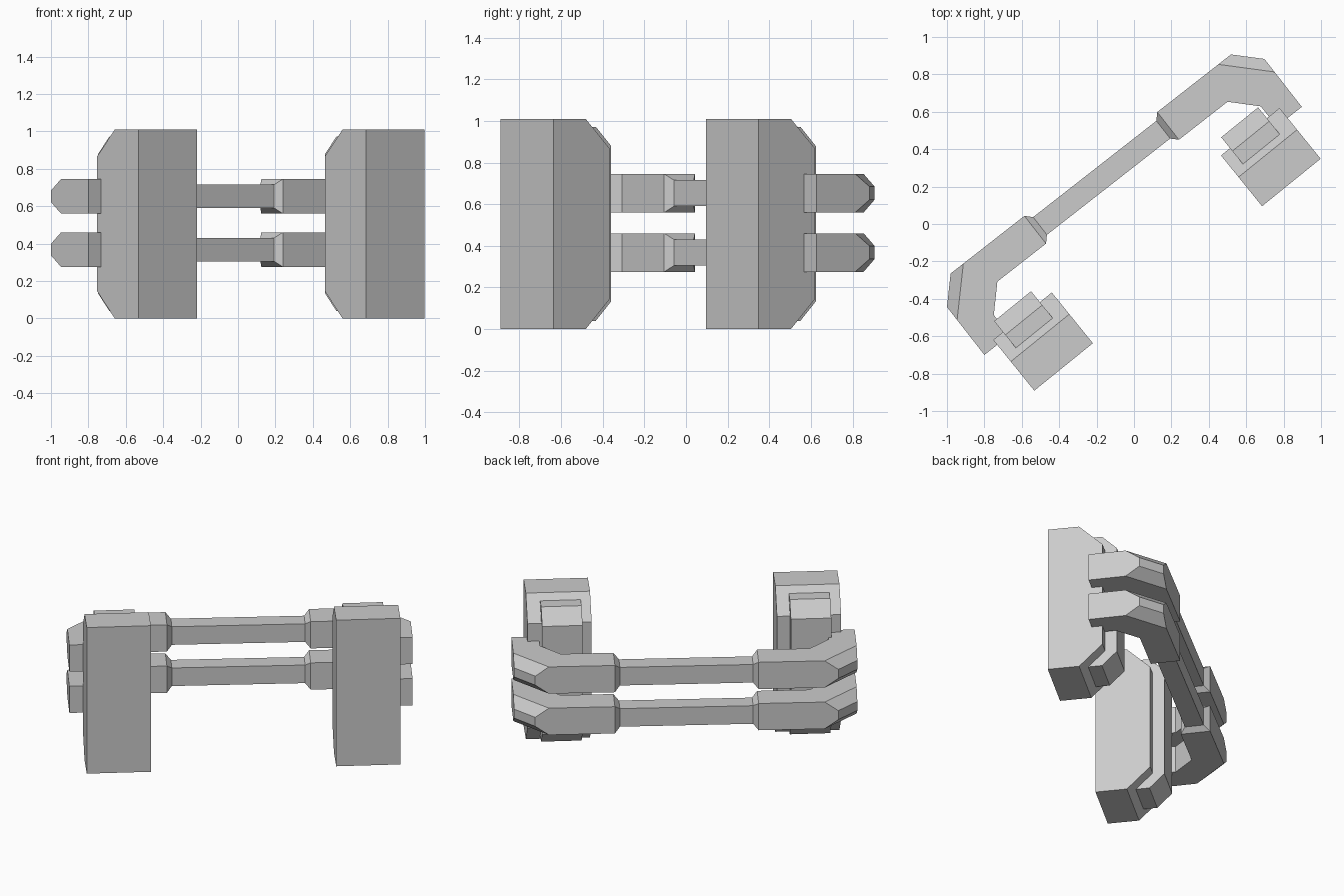
import bpy, bmesh
from math import radians
from mathutils import Matrix, Vector

if "Cube" in bpy.data.objects:
    bpy.data.objects.remove(bpy.data.objects["Cube"])


def finish(name, bm, angle):
    """Turn a bmesh into an object, rotated about z into place."""
    bmesh.ops.transform(bm, matrix=Matrix.Rotation(radians(angle), 4, 'Z'), verts=bm.verts)
    bmesh.ops.recalc_face_normals(bm, faces=bm.faces)
    me = bpy.data.meshes.new(name)
    bm.to_mesh(me)
    bm.free()
    ob = bpy.data.objects.new(name, me)
    bpy.context.collection.objects.link(ob)


def prism(bm, pts, offset):
    """Extrude a closed outline by offset."""
    f = bm.faces.new([bm.verts.new(p) for p in pts])
    top = bmesh.ops.extrude_face_region(bm, geom=[f], use_keep_orig=True)['geom']
    bmesh.ops.translate(bm, vec=offset, verts=[v for v in top if isinstance(v, bmesh.types.BMVert)])


def block(name, side, u0, u1, centre, prof):
    """Upright slab from a depth/height profile."""
    bm = bmesh.new()
    a, b = sorted((side * u0, side * u1))
    prism(bm, [(a + centre, v, z) for v, z in prof], (b - a, 0, 0))
    finish(name, bm, 39)


# Grip slabs and the smaller plates behind them
SLAB = [(-.357, 0), (-.157, 0), (-.008, .145), (-.008, .867), (-.157, 1.01), (-.357, 1.01)]
PLATE = [(-.15, .04), (-.028, .04), (.067, .133), (.067, .88), (-.028, .972), (-.15, .972)]
for side, tag in ((-1, 'left'), (1, 'right')):
    block('slab_' + tag, side, .582, .985, .01, SLAB)
    block('plate_' + tag, side, .654, .908, .0, PLATE)

# Hooked bars: a thin square rod between two thick, bent ends
HOOK = [(.451, .395), (.951, .395), (1.077, .266), (1.077, -.059),
        (.906, -.059), (.906, .078), (.781, .207), (.451, .207)]
HALF, MID_V = .0925, .301


def bar(name, zc):
    bm = bmesh.new()
    # bent end, with its outer corner chamfered above and below
    prism(bm, [(u, v, -HALF) for u, v in HOOK], (0, 0, 2 * HALF))
    corner = (Vector((.951, .395, 0)) + Vector((1.077, .266, 0))) / 2
    out = Vector((.129, .126, 0)).normalized()
    for s in (-1, 1):
        cut = bmesh.ops.bisect_plane(bm, geom=bm.verts[:] + bm.edges[:] + bm.faces[:],
                                     plane_co=corner + Vector((0, 0, s * .031)),
                                     plane_no=out + Vector((0, 0, s)), clear_outer=True)
        bmesh.ops.holes_fill(bm, edges=[e for e in cut['geom_cut']
                                        if isinstance(e, bmesh.types.BMEdge)])
    # open the inner end so the rod can join it
    inner = [f for f in bm.faces if all(abs(v.co.x - .451) < 1e-4 for v in f.verts)]
    bmesh.ops.delete(bm, geom=inner, context='FACES')
    # taper and half of the rod
    rings = []
    for u, hv, hz in ((.451, .094, HALF), (.418, .06, .0625), (0, .06, .0625)):
        rings.append([bm.verts.new((u, MID_V + a * hv, b * hz))
                      for a, b in ((-1, -1), (1, -1), (1, 1), (-1, 1))])
    for r, q in zip(rings, rings[1:]):
        for i in range(4):
            j = (i + 1) % 4
            bm.faces.new((r[i], r[j], q[j], q[i]))
    # mirror to the other side and weld
    bmesh.ops.mirror(bm, geom=bm.verts[:] + bm.edges[:] + bm.faces[:],
                     axis='X', merge_dist=1e-4)
    bmesh.ops.remove_doubles(bm, verts=bm.verts, dist=1e-4)
    bmesh.ops.dissolve_limit(bm, angle_limit=radians(.5), verts=bm.verts, edges=bm.edges)
    bmesh.ops.translate(bm, vec=(.0157, 0, zc), verts=bm.verts)
    finish(name, bm, 38)


bar('lower_bar', .368)
bar('upper_bar', .653)
